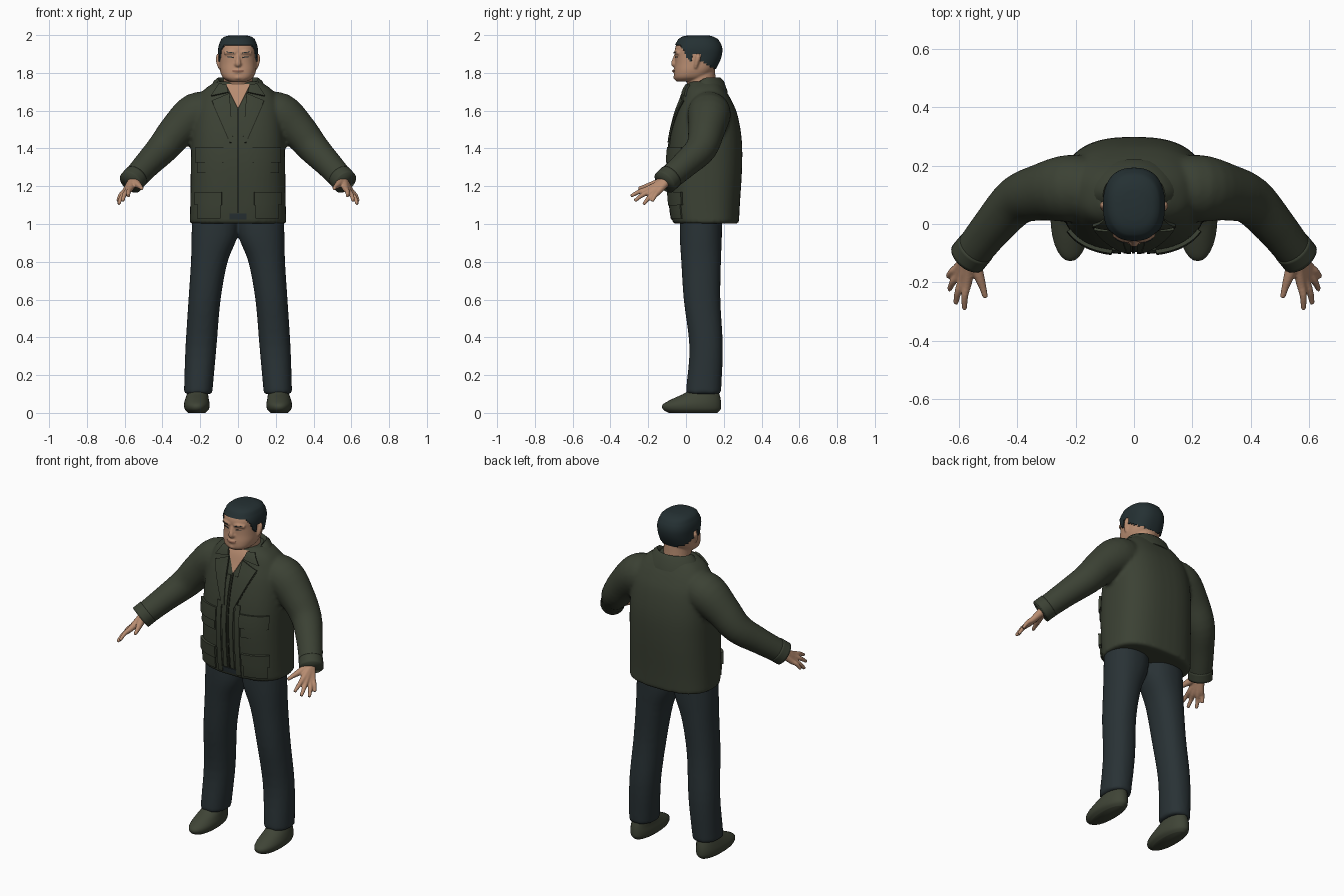
import bpy, bmesh, math
from mathutils import Vector

if "Cube" in bpy.data.objects:
    bpy.data.objects.remove(bpy.data.objects["Cube"])


def material(name, rgb):
    m = bpy.data.materials.new(name)
    m.use_nodes = True
    m.diffuse_color = (*rgb, 1)
    bsdf = m.node_tree.nodes["Principled BSDF"]
    bsdf.inputs["Base Color"].default_value = (*rgb, 1)
    bsdf.inputs["Roughness"].default_value = 0.8
    return m


OLIVE = material("olive cloth", (0.044, 0.053, 0.034))
SEAM = material("dark seam", (0.016, 0.019, 0.012))
NAVY = material("slate trousers", (0.022, 0.032, 0.036))
SKIN = material("skin", (0.48, 0.265, 0.165))
LIP = material("lips", (0.30, 0.14, 0.09))
HAIR = material("black hair", (0.018, 0.030, 0.033))
SHOE = material("shoe leather", (0.050, 0.058, 0.037))


def smooth_rows(rows, steps=4):
    """Catmull-Rom interpolation between rows of numbers."""
    out = []
    for i in range(len(rows) - 1):
        a, b, c, d = (rows[min(max(i + k, 0), len(rows) - 1)] for k in (-1, 0, 1, 2))
        for s in range(steps):
            t = s / steps
            out.append([q + t / 2 * (r - p + t * (2 * p - 5 * q + 4 * r - w + t * (3 * (q - r) + w - p)))
                        for p, q, r, w in zip(a, b, c, d)])
    return out + [list(rows[-1])]


def skin_rings(bm, rings):
    vs = [[bm.verts.new(p) for p in ring] for ring in rings]
    n = len(vs[0])
    for a, b in zip(vs, vs[1:]):
        for i in range(n):
            j = (i + 1) % n
            bm.faces.new((a[i], a[j], b[j], b[i]))
    bm.faces.new(vs[0])
    bm.faces.new(vs[-1])


def loft(bm, rows, n=40, e=2.4, grow=0.0):
    """Stacked rounded sections: z, centre x, front y, back y, half width."""
    rings = []
    for z, cx, front, back, rx in smooth_rows(rows):
        cy, ry = (front + back) / 2, (back - front) / 2 + grow
        ring = []
        for i in range(n):
            a = math.tau * i / n
            c, s = math.cos(a), math.sin(a)
            ring.append((cx + (rx + grow) * math.copysign(abs(c) ** (2 / e), c),
                         cy + ry * math.copysign(abs(s) ** (2 / e), s), z + grow * (z > 1.97)))
        rings.append(ring)
    skin_rings(bm, rings)


def sweep(bm, path, n=20):
    """Round tube along x, y, z, radius points."""
    pts = smooth_rows(path)
    rings = []
    for i, p in enumerate(pts):
        t = Vector(pts[min(i + 1, len(pts) - 1)][:3]) - Vector(pts[max(i - 1, 0)][:3])
        q = t.to_track_quat('Z', 'Y')
        rings.append([Vector(p[:3]) + q @ Vector((math.cos(k * math.tau / n), math.sin(k * math.tau / n), 0)) * p[3]
                      for k in range(n)])
    skin_rings(bm, rings)


def flip(path, s):
    return [(s * p[0], *p[1:]) for p in path]


def finish(name, bm, mat, voxel=0, passes=4):
    """Turn the bmesh into a smooth object, optionally fusing its pieces."""
    me = bpy.data.meshes.new(name)
    bm.to_mesh(me)
    bm.free()
    me.materials.append(mat)
    for f in me.polygons:
        f.use_smooth = True
    ob = bpy.data.objects.new(name, me)
    bpy.context.collection.objects.link(ob)
    if voxel:
        m = ob.modifiers.new("Blend", 'REMESH')
        m.mode, m.voxel_size, m.use_smooth_shade = 'VOXEL', voxel, True
        m = ob.modifiers.new("Soften", 'SMOOTH')
        m.factor, m.iterations = 0.5, passes
    return ob


def solid(name, bm, mat, voxel=0, passes=4):
    bmesh.ops.recalc_face_normals(bm, faces=bm.faces)
    return finish(name, bm, mat, voxel, passes)


def thicken(ob, amount, offset=1):
    m = ob.modifiers.new("Thickness", 'SOLIDIFY')
    m.thickness, m.offset = amount, offset
    ob.modifiers.new("Crisp edges", 'EDGE_SPLIT').split_angle = math.radians(50)


def patch(name, corners, mat, target, thick=0.008, n=12):
    """Four-cornered x, z panel laid on the front of a target; order: top in, top out, low out, low in."""
    a, b, c, d = (Vector((x, -0.5, z)) for x, z in corners)
    bm = bmesh.new()
    g = [[bm.verts.new(a.lerp(b, u / n).lerp(d.lerp(c, u / n), v / n)) for u in range(n + 1)] for v in range(n + 1)]
    for v in range(n):
        for u in range(n):
            bm.faces.new((g[v][u], g[v + 1][u], g[v + 1][u + 1], g[v][u + 1]))
    bm.normal_update()
    if sum(f.normal.y for f in bm.faces) > 0:
        bmesh.ops.reverse_faces(bm, faces=bm.faces)
    ob = finish(name, bm, mat)
    m = ob.modifiers.new("Lay on", 'SHRINKWRAP')
    m.target, m.wrap_method = target, 'PROJECT'
    m.use_project_y, m.use_positive_direction = True, True
    m.offset = 0.001
    thicken(ob, thick)


# Jacket: body and sleeves blended into one garment
arm = [(.12, .12, 1.595, .10), (.22, .122, 1.58, .115), (.32, .108, 1.495, .097), (.40, .08, 1.40, .084),
       (.48, -.005, 1.316, .072), (.54, -.08, 1.25, .066), (.563, -.108, 1.225, .064)]
bm = bmesh.new()
loft(bm, [(1.002, 0, -.07, .28, .256), (1.1, 0, -.085, .285, .253), (1.3, 0, -.097, .297, .25),
          (1.45, 0, -.085, .295, .247), (1.58, 0, -.055, .272, .235), (1.66, 0, -.025, .238, .212),
          (1.715, 0, -.005, .205, .175), (1.755, 0, .02, .18, .115)], e=2.6)
for s in (1, -1):
    sweep(bm, flip(arm, s), 28)
jacket = solid("jacket", bm, OLIVE, 0.011)

for s, side in ((1, "left"), (-1, "right")):
    bm = bmesh.new()
    sweep(bm, flip([(.54, -.08, 1.252, .067), (.568, -.114, 1.22, .067)], s), 28)
    solid(side + "_cuff", bm, OLIVE)

    def panel(name, x0, x1, top, low, thick):
        patch(f"{side}_{name}", [(s * x0, top), (s * x1, top), (s * x1, low), (s * x0, low)], OLIVE, jacket, thick)
    panel("chest_pocket", .085, .212, 1.39, 1.27, .006)
    panel("chest_flap", .075, .218, 1.405, 1.325, .013)
    panel("hip_pocket", .092, .212, 1.15, 1.03, .008)
    panel("hip_flap", .085, .22, 1.17, 1.10, .014)
    panel("front_edge", .045, .075, 1.45, 1.025, .006)
    panel("inner_placket", .01, .035, 1.60, 1.06, .005)
    patch(side + "_lapel", [(s * .045, 1.69), (s * .135, 1.65), (s * .04, 1.43), (s * .025, 1.43)],
          OLIVE, jacket, .01)
    patch(side + "_lapel_seam", [(s * .136, 1.653), (s * .141, 1.651), (s * .045, 1.43), (s * .04, 1.43)],
          SEAM, jacket, .003)
    patch(side + "_collar_leaf", [(s * .06, 1.735), (s * .10, 1.735), (s * .14, 1.675), (s * .05, 1.695)],
          OLIVE, jacket, .012)

patch("zip", [(-.006, 1.61), (.004, 1.61), (.004, 1.06), (-.006, 1.06)], SEAM, jacket, .004)
patch("fly_gap", [(-.045, 1.055), (.045, 1.055), (.045, 1.025), (-.045, 1.025)], NAVY, jacket, .003)
patch("throat", [(-.065, 1.74), (.065, 1.74), (.003, 1.615), (-.003, 1.615)], SKIN, jacket, .004)

# Collar folded around the back of the neck
bm = bmesh.new()
rows = []
for i in range(33):
    t = math.radians(-145 + 290 * i / 32)
    drop = .05 * max(0, (abs(t) - 1.5)) / 1.03
    rows.append([bm.verts.new((rx * math.sin(t), .1 + ry * math.cos(t), z - drop)) for rx, ry, z in
                 ((.09, .07, 1.73), (.095, .075, 1.76), (.106, .082, 1.772), (.126, .097, 1.755), (.16, .118, 1.695))])
for a, b in zip(rows, rows[1:]):
    for k in range(4):
        bm.faces.new((a[k], a[k + 1], b[k + 1], b[k]))
thicken(solid("collar", bm, OLIVE), 0.008, 0)

# Trousers
bm = bmesh.new()
for s in (1, -1):
    loft(bm, [(.10, s * .211, .0, .183, .075), (.14, s * .209, .002, .187, .076), (.35, s * .196, .018, .195, .082),
              (.6, s * .177, -.012, .182, .085), (.8, s * .152, -.025, .185, .097),
              (.94, s * .124, -.033, .19, .122), (1.08, s * .12, -.03, .19, .12)], e=2.2)
solid("trousers", bm, NAVY, 0.011, 3)

# Shoes
for s, side in ((1, "left"), (-1, "right")):
    bm = bmesh.new()
    loft(bm, [(.0, s * .218, -.09, .165, .045), (.018, s * .218, -.122, .183, .063), (.045, s * .218, -.122, .186, .068),
              (.075, s * .217, -.07, .183, .062), (.105, s * .214, -.005, .175, .054), (.13, s * .213, .02, .165, .045)],
         n=28, e=2.1)
    solid(side + "_shoe", bm, SHOE)

# Hands: fingers share a wrist and fan out from the palm
wrist = Vector((.557, -.10, 1.23))
tips = [Vector(t) for t in ((.58, -.292, 1.147), (.61, -.272, 1.122), (.632, -.225, 1.104), (.637, -.18, 1.12))]
mean = sum(tips, Vector()) / 4
thumb = [(*wrist, .024), (.535, -.165, 1.212, .02), (.518, -.215, 1.198, .013), (.508, -.252, 1.187, .009)]
for s, side in ((1, "left"), (-1, "right")):
    bm = bmesh.new()
    sweep(bm, flip(thumb, s), 12)
    for tip in tips:
        knuckle = wrist + .52 * (mean - wrist) + .48 * (tip - mean)
        mid = knuckle.lerp(tip, .5) + Vector((.004, 0, .006))
        sweep(bm, flip([(*wrist, .025), (*knuckle, .017), (*mid, .0125), (*tip, .009)], s), 12)
    solid(side + "_hand", bm, SKIN, 0.005, 2)

# Head with nose, lips, ears and neck
skull = [(1.755, 0, -.05, .07, .05), (1.775, 0, -.062, .11, .08), (1.81, 0, -.062, .145, .095),
         (1.85, 0, -.058, .168, .098), (1.89, 0, -.058, .183, .099), (1.93, 0, -.058, .186, .099),
         (1.965, 0, -.042, .172, .088), (1.985, 0, -.015, .14, .066), (1.993, 0, .02, .11, .035)]
bm = bmesh.new()
loft(bm, skull, n=48)
sweep(bm, [(0, .095, 1.66, .08), (0, .082, 1.74, .077), (0, .078, 1.81, .076)], 28)
sweep(bm, [(0, -.052, 1.90, .009), (0, -.06, 1.87, .012), (0, -.064, 1.85, .016), (0, -.056, 1.838, .014)], 16)
for s in (1, -1):
    sweep(bm, [(s * .012, -.056, 1.846, .011), (s * .019, -.054, 1.844, .009)], 12)
    sweep(bm, [(s * .014, -.053, 1.906, .011), (s * .04, -.05, 1.91, .012), (s * .07, -.034, 1.904, .01)], 12)
    sweep(bm, [(s * .095, .05, 1.825, .009), (s * .102, .055, 1.85, .012), (s * .104, .065, 1.885, .014),
               (s * .10, .058, 1.895, .009)], 12)
sweep(bm, [(-.03, -.052, 1.808, .008), (0, -.058, 1.81, .013), (.03, -.052, 1.808, .008)], 12)
sweep(bm, [(-.02, -.05, 1.775, .01), (0, -.053, 1.777, .014), (.02, -.05, 1.775, .01)], 12)
head = solid("head", bm, SKIN, 0.005, 3)

# Facial details
patch("mouth", [(-.03, 1.814), (.03, 1.814), (.027, 1.805), (-.027, 1.805)], LIP, head, .002)
for s, side in ((1, "left"), (-1, "right")):
    patch(side + "_eye", [(s * .025, 1.885), (s * .056, 1.887), (s * .056, 1.883), (s * .025, 1.879)], HAIR, head, .002)
    patch(side + "_brow", [(s * .022, 1.908), (s * .062, 1.913), (s * .064, 1.91), (s * .022, 1.904)], HAIR, head, .002)


# Hair cap: the skull shell trimmed along the hairline
def hairline(y):
    if y < .028:
        return max(1.865, 1.95 - 1.9 * max(0, y + .03))
    return 1.9 if y < .08 else 1.86 - .5 * min(y - .08, .12)


bm = bmesh.new()
loft(bm, skull, n=72, grow=.006)
bald = [f for f in bm.faces if f.calc_center_median().z < hairline(f.calc_center_median().y)]
bmesh.ops.delete(bm, geom=bald, context='FACES')
thicken(solid("hair", bm, HAIR), 0.012, -1)
